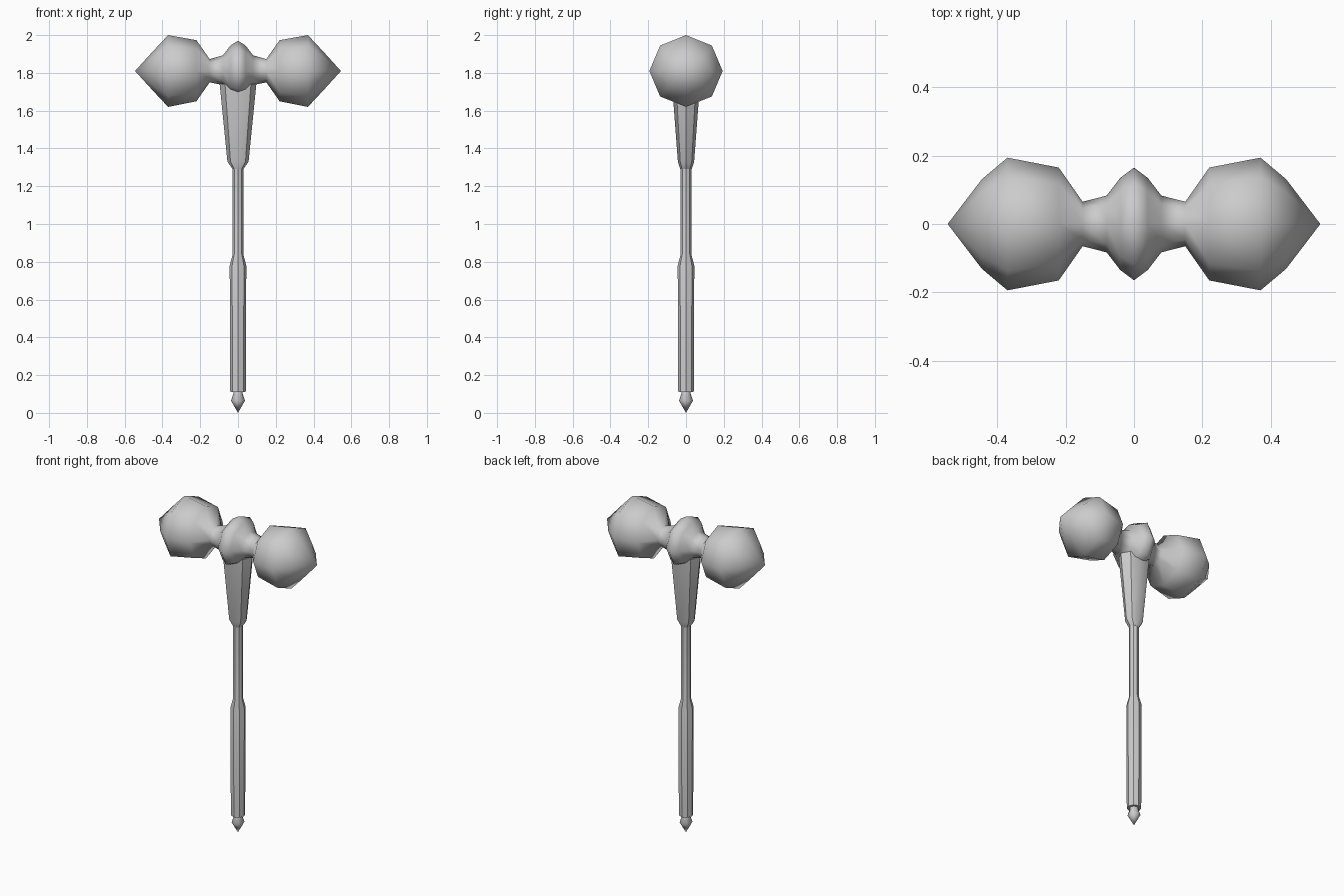
import bpy, bmesh, math
from mathutils import Vector

if "Cube" in bpy.data.objects:
    bpy.data.objects.remove(bpy.data.objects["Cube"])


def lathe(name, rings, place, sides=8, angle=None):
    """Skin a list of (position, half_a, half_b_up, half_b_down) rings; a zero ring is a point."""
    bm = bmesh.new()
    loops = []
    for pos, a, up, down in rings:
        if a == 0:
            loops.append([bm.verts.new(place(pos, 0, 0))])
            continue
        loop = []
        for i in range(sides):
            t = 2 * math.pi * i / sides
            s = math.sin(t)
            loop.append(bm.verts.new(place(pos, a * math.cos(t), s * (up if s > 0 else down))))
        loops.append(loop)
    for p, q in zip(loops, loops[1:]):
        for i in range(sides):
            j = (i + 1) % sides
            if len(p) == 1:
                bm.faces.new((p[0], q[i], q[j]))
            elif len(q) == 1:
                bm.faces.new((p[i], p[j], q[0]))
            else:
                bm.faces.new((p[i], p[j], q[j], q[i]))
    for end in (loops[0], loops[-1]):
        if len(end) > 1:
            bm.faces.new(end)
    bmesh.ops.recalc_face_normals(bm, faces=bm.faces)
    for f in bm.faces:
        f.smooth = True
    me = bpy.data.meshes.new(name)
    bm.to_mesh(me)
    bm.free()
    ob = bpy.data.objects.new(name, me)
    bpy.context.collection.objects.link(ob)
    if angle:
        bpy.context.view_layer.objects.active = ob
        ob.select_set(True)
        bpy.ops.object.shade_smooth_by_angle(angle=math.radians(angle))
        ob.select_set(False)
    return ob


def along_x(p, a, b):
    return Vector((p, a, 1.81 + b))


def along_z(p, a, b):
    return Vector((a, b, p))


# Double-ended head: half profile from the hub outwards, mirrored in x
half = [
    (0.04, 0.135, 0.135, 0.118),
    (0.08, 0.083, 0.083, 0.074),
    (0.15, 0.065, 0.063, 0.060),
    (0.22, 0.165, 0.163, 0.160),
    (0.37, 0.194, 0.190, 0.190),
    (0.445, 0.131, 0.110, 0.110),
    (0.545, 0, 0, 0),
]
hub = [(0, 0.165, 0.16, 0.135)]
head = [(-x, *r) for x, *r in reversed(half)] + hub + half
lathe("hammer_head", head, along_x)


def round_rings(pts):
    return [(z, r, r, r) for z, r in pts]


# Pointed pommel
lathe("pommel", round_rings([(0, 0), (0.065, 0.037), (0.1, 0.025), (0.13, 0.025)]), along_z, angle=60)

# Grip and shaft
lathe("handle", round_rings([(0.11, 0.041), (0.78, 0.044), (0.84, 0.028), (1.31, 0.028)]),
      along_z, angle=40)

# Flattened socket widening up into the head
lathe("socket", [(1.29, 0.028, 0.03, 0.03), (1.33, 0.056, 0.043, 0.043),
                 (1.74, 0.097, 0.074, 0.074)], along_z, angle=40)
